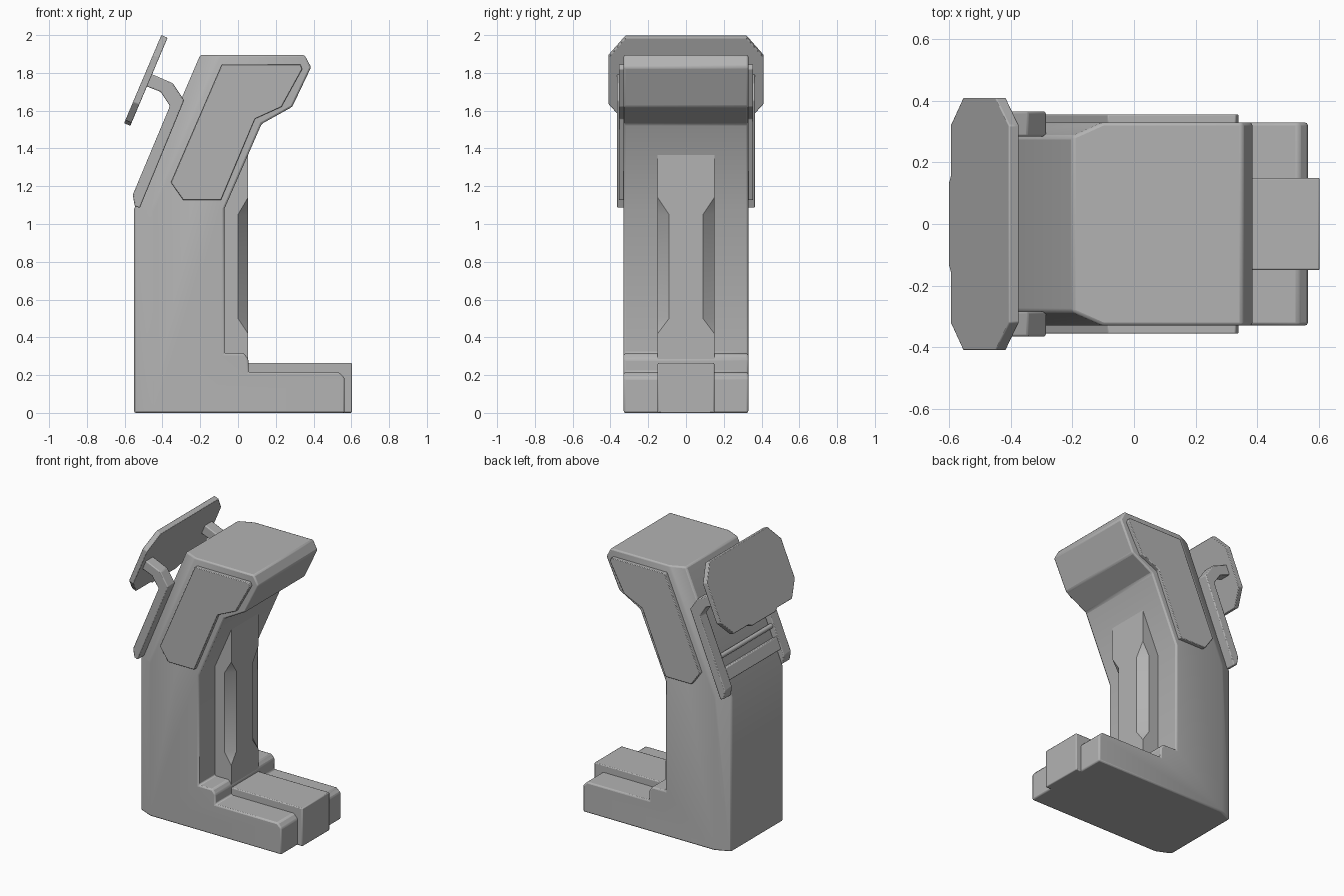
import bpy, bmesh, math
from mathutils import Matrix, Vector

cube = bpy.data.objects.get("Cube")
if cube:
    bpy.data.objects.remove(cube, do_unlink=True)

grey = bpy.data.materials.new("mid_grey")
grey.use_nodes = True
colour = (0.45, 0.45, 0.45, 1)
grey.diffuse_color = colour
grey.node_tree.nodes["Principled BSDF"].inputs["Base Color"].default_value = colour

LEAN = math.atan2(0.345, 0.815)      # backward lean of the upper cabinet


def finish(name, bm, bevel=0.0):
    """Turn a bmesh into a shaded object with optional rounded edges."""
    bmesh.ops.recalc_face_normals(bm, faces=bm.faces)
    mesh = bpy.data.meshes.new(name)
    bm.to_mesh(mesh)
    bm.free()
    mesh.materials.append(grey)
    ob = bpy.data.objects.new(name, mesh)
    bpy.context.collection.objects.link(ob)
    if bevel:
        mod = ob.modifiers.new("soft_edges", "BEVEL")
        mod.width = bevel
        mod.segments = 2
        mod.limit_method = "ANGLE"
        mod.angle_limit = math.radians(25)
    bpy.ops.object.select_all(action="DESELECT")
    ob.select_set(True)
    bpy.context.view_layer.objects.active = ob
    bpy.ops.object.shade_smooth_by_angle(angle=math.radians(30))
    return ob


def prism(profile, y0, y1):
    """Extrude an (x, z) profile from y0 to y1."""
    bm = bmesh.new()
    face = bm.faces.new([bm.verts.new((x, y0, z)) for x, z in profile])
    out = bmesh.ops.extrude_face_region(bm, geom=[face])
    verts = [v for v in out["geom"] if isinstance(v, bmesh.types.BMVert)]
    bmesh.ops.translate(bm, verts=verts, vec=(0, y1 - y0, 0))
    return bm


def slice_off(bm, point, normal):
    """Cut away everything on the normal side of a plane and cap the cut."""
    out = bmesh.ops.bisect_plane(
        bm, geom=bm.verts[:] + bm.edges[:] + bm.faces[:], dist=1e-5,
        plane_co=point, plane_no=normal, clear_outer=True)
    edges = [e for e in out["geom_cut"] if isinstance(e, bmesh.types.BMEdge)]
    bmesh.ops.holes_fill(bm, edges=[e for e in bm.edges if e.is_boundary] or edges)


# Cabinet body with foot, leaning head and chamfered rear corners
body = prism([
    (-0.55, 0), (0.565, 0), (0.565, 0.185), (0.535, 0.215), (0.055, 0.215),
    (0.055, 0.285), (0.032, 0.315), (-0.072, 0.315), (-0.072, 1.08),
    (0.125, 1.53), (0.287, 1.62), (0.387, 1.83), (0.352, 1.895),
    (-0.2, 1.895), (-0.55, 1.08)], -0.33, 0.33)
for side in (-1, 1):
    across = Vector((0.1, side * 0.045, 0))
    corner = Vector((-0.55, side * 0.285, 1.08))
    for along in (Vector((0, 0, 1)), Vector((0.35, 0, 0.815))):
        normal = across.cross(along)
        if normal.x > 0:
            normal.negate()
        slice_off(body, corner, normal)
finish("cabinet_body", body, 0.01)

# Raised centre of the foot
finish("foot_centre", prism(
    [(-0.2, 0), (0.603, 0), (0.603, 0.265), (-0.2, 0.265)], -0.15, 0.15), 0.006)

# Central spine, lofted so its corners are cut away between tapered ends
bm = bmesh.new()
rings = []
for z, cut in ((0.1, 0), (0.42, 0), (0.5, 1), (1.05, 1), (1.14, 0), (1.42, 0)):
    fx, fy = 0.053 - 0.053 * cut, 0.15 - 0.06 * cut
    ring = [(-0.2, -0.15), (fx, -0.15), (0.053, -fy),
            (0.053, fy), (fx, 0.15), (-0.2, 0.15)]
    rings.append([bm.verts.new((x, y, z)) for x, y in ring])
for low, high in zip(rings, rings[1:]):
    for i in range(len(low)):
        j = (i + 1) % len(low)
        bm.faces.new((low[i], low[j], high[j], high[i]))
bm.faces.new(rings[0])
bm.faces.new(rings[-1])
bmesh.ops.remove_doubles(bm, verts=bm.verts, dist=1e-4)
finish("centre_spine", bm)

# Side panels and the bent rails that carry the screen
panel = [(-0.085, 1.845), (0.33, 1.845), (0.34, 1.82), (0.23, 1.62),
         (0.09, 1.557), (-0.09, 1.127), (-0.29, 1.127), (-0.355, 1.22)]
rail = [(-0.557, 1.155), (-0.547, 1.095), (-0.52, 1.085), (-0.285, 1.655),
        (-0.345, 1.745), (-0.46, 1.795), (-0.488, 1.73), (-0.41, 1.7),
        (-0.36, 1.625)]
for label, side in (("left", 1), ("right", -1)):
    finish(label + "_side_panel", prism(panel, side * 0.32, side * 0.356), 0.004)
    finish(label + "_screen_rail", prism(rail, side * 0.285, side * 0.365), 0.006)

# Tilted screen with clipped corners and a small tab on its lower edge
half = [(0.13, -0.253), (0.155, -0.236), (0.32, -0.236),
        (0.41, -0.13), (0.41, 0.142), (0.32, 0.253)]
outline = half + [(-y, u) for y, u in reversed(half)]
bm = bmesh.new()
face = bm.faces.new([bm.verts.new((-0.018, y, u)) for y, u in outline])
out = bmesh.ops.extrude_face_region(bm, geom=[face])
bmesh.ops.translate(bm, vec=(0.036, 0, 0),
                    verts=[v for v in out["geom"] if isinstance(v, bmesh.types.BMVert)])
tilt = Matrix.Rotation(LEAN, 4, "Y")
bmesh.ops.transform(bm, matrix=Matrix.Translation((-0.488, 0, 1.76)) @ tilt, verts=bm.verts)
finish("screen", bm, 0.004)


def on_slope(z, out):
    """Placement on the leaning rear face at height z, pushed outward."""
    x = -0.55 + (z - 1.08) * math.tan(LEAN)
    return Matrix.Translation((x, 0, z)) @ tilt @ Matrix.Translation((-out, 0, 0))


# Round bar and flat ledge spanning the rails
bm = bmesh.new()
bmesh.ops.create_cone(bm, cap_ends=True, segments=16, radius1=0.016, radius2=0.016,
                      depth=0.6, matrix=on_slope(1.33, 0.014) @ Matrix.Rotation(math.pi / 2, 4, "X"))
finish("cross_bar", bm)
bm = bmesh.new()
bmesh.ops.create_cube(bm, size=1, matrix=on_slope(1.22, 0.005) @ Matrix.Diagonal((0.05, 0.6, 0.085, 1)))
finish("cross_ledge", bm, 0.006)
